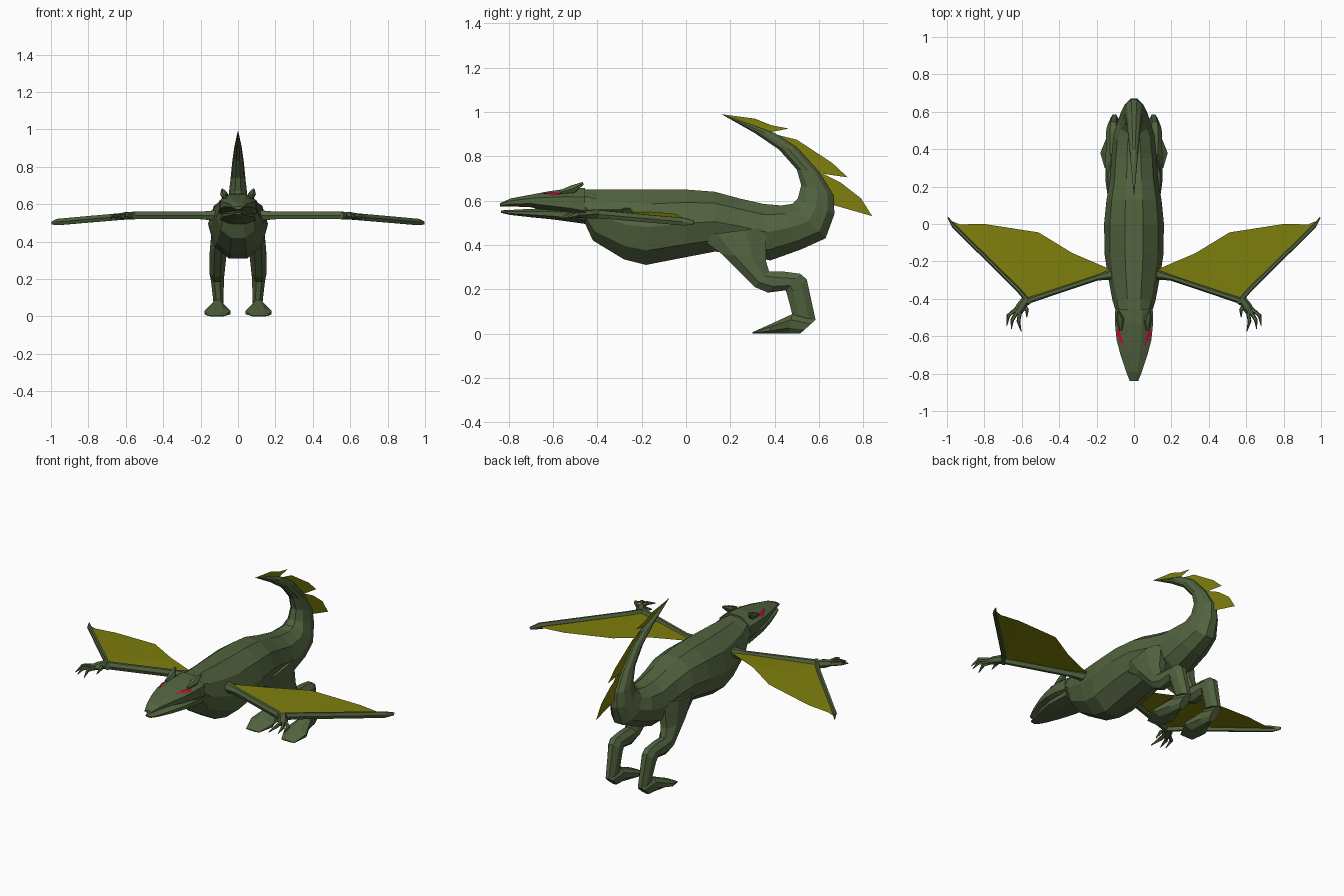
import bpy, bmesh, math
from mathutils import Vector
from mathutils.bvhtree import BVHTree


def material(name, rgb):
    m = bpy.data.materials.new(name)
    m.diffuse_color = (*rgb, 1)
    return m


GREEN = material("scale green", (0.085, 0.125, 0.05))
OLIVE = material("membrane olive", (0.21, 0.21, 0.004))
RED = material("eye red", (0.75, 0.0, 0.03))


def finish(name, bm, mat, mirror=False, recalc=True):
    if recalc:
        bmesh.ops.recalc_face_normals(bm, faces=bm.faces)
    me = bpy.data.meshes.new(name)
    bm.to_mesh(me)
    bm.free()
    me.materials.append(mat)
    ob = bpy.data.objects.new(name, me)
    bpy.context.collection.objects.link(ob)
    if mirror:
        ob.modifiers.new("mirror", "MIRROR")
    return ob


def skin(rings):
    """Bridge rings of points into a closed flat-shaded solid."""
    bm = bmesh.new()
    rows = [[bm.verts.new(p) for p in r] for r in rings]
    n = len(rows[0])
    for a, b in zip(rows, rows[1:]):
        for i in range(n):
            j = (i + 1) % n
            bm.faces.new((a[i], a[j], b[j], b[i]))
    bm.faces.new(rows[0])
    bm.faces.new(rows[-1])
    return bm


def unit_ring(n):
    pts = [(math.sin((i + .5) * math.tau / n), math.cos((i + .5) * math.tau / n)) for i in range(n)]
    mx, mz = max(p[0] for p in pts), max(p[1] for p in pts)
    return [(a / mx, b / mz) for a, b in pts]


def loft(name, sections, n=8, mirror=False):
    """Each section: upper y, z, lower y, z, centre x, half width."""
    rings = []
    for ty, tz, by, bz, cx, w in sections:
        rings.append([Vector((cx + u * w, (ty + by) / 2 + v * (ty - by) / 2,
                              (tz + bz) / 2 + v * (tz - bz) / 2)) for u, v in unit_ring(n)])
    return finish(name, skin(rings), GREEN, mirror)


def tube(name, path, n=6):
    """Each path point: x, y, z, half width, half height; mirrored in x."""
    pts = [Vector(p[:3]) for p in path]
    rings = []
    for i, p in enumerate(path):
        t = (pts[min(i + 1, len(pts) - 1)] - pts[max(i - 1, 0)]).normalized()
        side = t.cross(Vector((0, 0, 1))).normalized()
        up = side.cross(t)
        rings.append([pts[i] + side * u * p[3] + up * v * p[4] for u, v in unit_ring(n)])
    return finish(name, skin(rings), GREEN, True)


# Body running from the neck into the upswept tail
loft("body_and_tail", [
    (-.55, .63, -.55, .52, 0, .075), (-.46, .65, -.455, .495, 0, .10),
    (-.40, .65, -.42, .42, 0, .115), (-.27, .65, -.28, .335, 0, .14),
    (-.15, .65, -.18, .31, 0, .157), (0, .65, 0, .345, 0, .16),
    (.13, .64, .13, .37, 0, .147), (.24, .61, .24, .36, 0, .128),
    (.35, .585, .38, .33, 0, .12), (.43, .578, .52, .38, 0, .11),
    (.48, .585, .63, .43, 0, .085), (.505, .61, .67, .54, 0, .062),
    (.52, .67, .665, .625, 0, .05), (.50, .74, .60, .73, 0, .04),
    (.42, .83, .50, .84, 0, .03), (.31, .905, .40, .905, 0, .02),
    (.16, .99, .17, .987, 0, .002)], n=10)

# Head: skull and slightly open lower jaw
skull = loft("skull", [
    (-.84, .588, -.84, .573, 0, .022), (-.79, .61, -.79, .574, 0, .042),
    (-.70, .627, -.70, .57, 0, .072), (-.62, .642, -.62, .55, 0, .093),
    (-.53, .655, -.53, .53, 0, .102), (-.455, .658, -.455, .51, 0, .10)])
loft("lower_jaw", [
    (-.835, .556, -.835, .545, 0, .02), (-.79, .558, -.79, .535, 0, .036),
    (-.70, .563, -.70, .525, 0, .064), (-.60, .565, -.60, .515, 0, .086),
    (-.455, .565, -.455, .495, 0, .095)])
tube("brow_horn", [(.072, -.57, .638, .008, .008), (.074, -.51, .652, .022, .018),
                   (.084, -.465, .678, .006, .006)])

# Eyes: thin slivers laid on the sloping brow
tree = BVHTree.FromPolygons([v.co for v in skull.data.vertices],
                            [p.vertices for p in skull.data.polygons])
bm = bmesh.new()
eye = []
for x, y in ((.052, -.66), (.082, -.605), (.092, -.575), (.08, -.56), (.064, -.605)):
    hit = tree.ray_cast(Vector((x, y, 1)), Vector((0, 0, -1)))[0]
    eye.append(bm.verts.new(hit + Vector((.002, 0, .005))))
bm.faces.new(eye)
finish("eye", bm, RED, True, False)

# Tail fins: flat blades on the centre line
FINS = {
    "lower_tail_fin": [(.60, .73), (.70, .68), (.79, .61), (.84, .53), (.665, .58), (.62, .64)],
    "middle_tail_fin": [(.36, .91), (.50, .875), (.66, .77), (.73, .705), (.59, .725), (.47, .84)],
    "upper_tail_fin": [(.16, .99), (.31, .97), (.385, .94), (.465, .925), (.36, .905), (.28, .94)],
}
for name, outline in FINS.items():
    bm = bmesh.new()
    bm.faces.new([bm.verts.new((0, y, z)) for y, z in outline])
    finish(name, bm, OLIVE)

# Hind legs and feet
loft("hind_leg", [
    (.36, .48, .05, .44, .09, .05), (.36, .33, .16, .36, .105, .046),
    (.375, .28, .31, .21, .112, .04), (.44, .28, .37, .185, .112, .038),
    (.515, .27, .45, .195, .112, .037), (.545, .245, .458, .17, .11, .035),
    (.585, .06, .48, .085, .105, .026)], mirror=True)
loft("foot", [
    (.585, .062, .515, 0, .105, .022), (.48, .088, .46, 0, .107, .035),
    (.38, .042, .38, 0, .11, .07), (.30, .006, .30, 0, .115, .042)], mirror=True)

# Wings: arm, long finger, hand and claws
tube("wing_arm", [(.09, -.26, .54, .035, .03), (.20, -.287, .54, .016, .02),
                  (.56, -.408, .54, .016, .02), (.61, -.435, .537, .015, .018)])
tube("wing_finger", [(.555, -.425, .54, .014, .02), (.62, -.35, .535, .012, .018),
                     (.965, -.01, .505, .011, .017), (.995, .035, .50, .003, .008)])
tube("hand", [(.575, -.40, .54, .022, .02), (.605, -.445, .538, .028, .018),
              (.625, -.475, .535, .022, .012)])
for i, (bx, by, mx, my, tx, ty) in enumerate([
        (.588, -.43, .572, -.46, .573, -.50), (.608, -.465, .618, -.52, .603, -.575),
        (.625, -.47, .652, -.515, .655, -.56), (.63, -.455, .672, -.49, .68, -.545)]):
    tube(f"claw_{i + 1}", [(bx, by, .537, .011, .011), (mx, my, .538, .010, .010),
                           (tx, ty, .52, .002, .002)], n=5)

# Wing membranes: a fan of triangles spread from the wrist
bm = bmesh.new()
wrist = bm.verts.new((.57, -.40, .54))
edge = [bm.verts.new(p) for p in [
    (.985, .02, .50), (.93, -.002, .503), (.80, 0, .513), (.51, -.045, .54),
    (.33, -.155, .55), (.12, -.245, .55), (.20, -.28, .545)]]
for a, b in zip(edge, edge[1:]):
    bm.faces.new((wrist, a, b))
finish("wing_membrane", bm, OLIVE, True, False)
